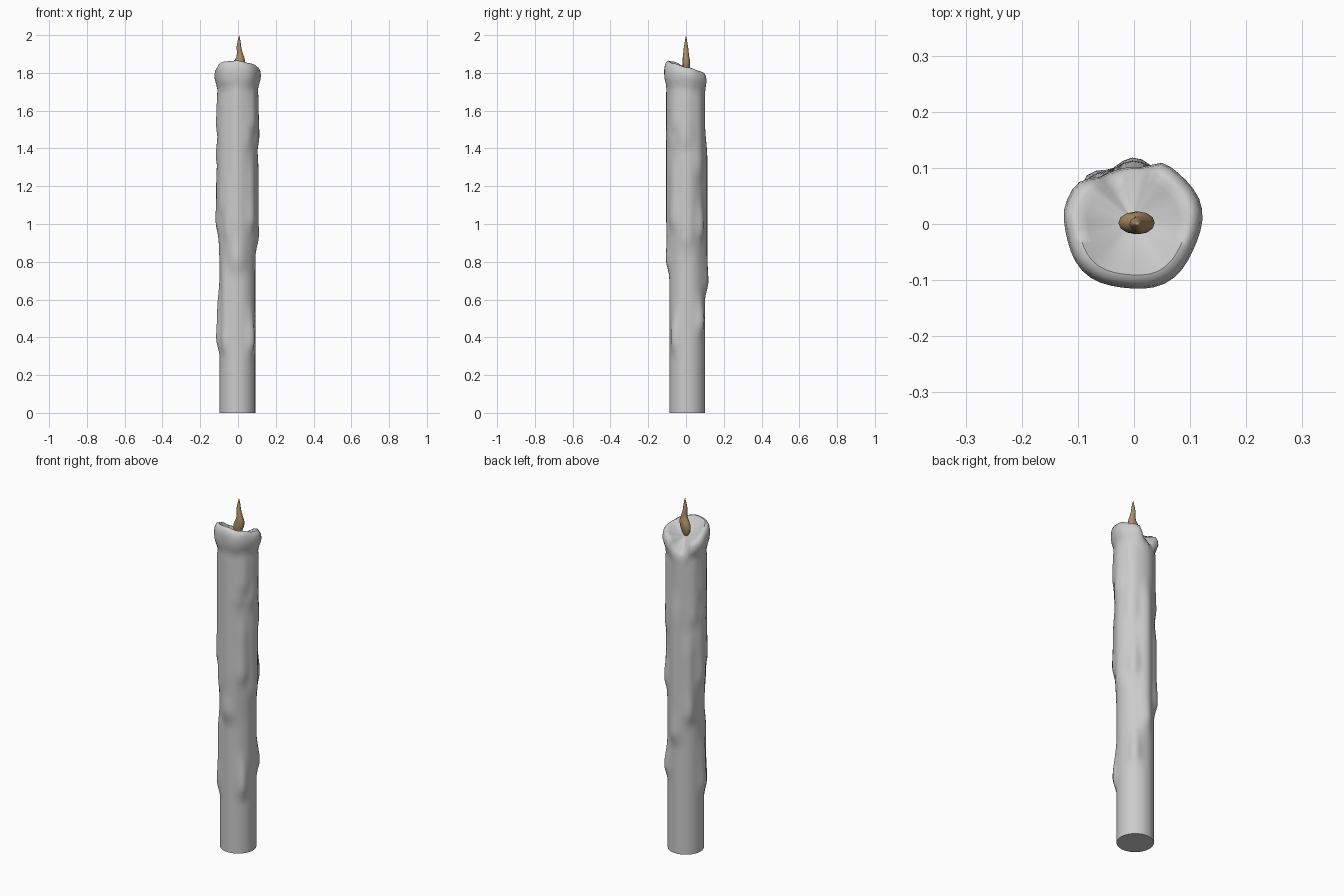
import bpy, bmesh, math

if "Cube" in bpy.data.objects:
    bpy.data.objects.remove(bpy.data.objects["Cube"])

SEG = 40
CX, CY = -0.003, 0.006


def smooth(a, b, x):
    t = max(0.0, min(1.0, (x - a) / (b - a)))
    return t * t * (3 - 2 * t)


def gap(a, b):
    return abs((a - b + 180) % 360 - 180)


# rim height by angle (degrees, 0 = +x), with the broken-down gap at the back
RIM = [(0, 1.83), (45, 1.81), (65, 1.80), (80, 1.745), (110, 1.72), (124, 1.735),
       (138, 1.79), (155, 1.80), (180, 1.83), (225, 1.86), (270, 1.865),
       (315, 1.85), (360, 1.83)]

# wax drips: angle, lower end, upper end, bulge, half width in degrees
DRIPS = [(180, 0.95, 1.30, 0.021, 20), (186, 1.30, 1.42, 0.021, 16),
         (190, 1.46, 1.68, 0.018, 24), (192, 0.33, 0.62, 0.020, 18),
         (225, 0.32, 0.75, 0.018, 15), (215, 1.05, 1.70, 0.017, 20),
         (270, 0.75, 1.75, 0.018, 26), (300, 1.40, 1.75, 0.014, 20),
         (318, 0.32, 0.50, 0.021, 15), (316, 0.97, 1.30, 0.023, 17),
         (320, 1.48, 1.72, 0.022, 22), (0, 0.87, 1.35, 0.019, 22),
         (355, 1.40, 1.70, 0.022, 22), (48, 0.42, 0.56, 0.020, 16),
         (45, 0.92, 1.10, 0.019, 18), (40, 1.25, 1.70, 0.015, 20),
         (88, 0.63, 1.42, 0.018, 20), (135, 0.75, 1.22, 0.020, 18),
         (150, 1.30, 1.70, 0.014, 18), (240, 0.90, 1.25, 0.015, 15)]


def rim_height(a):
    for (a0, h0), (a1, h1) in zip(RIM, RIM[1:]):
        if a0 <= a <= a1:
            return h0 + (h1 - h0) * smooth(a0, a1, a)


def radius(a, z):
    bulge = 0
    for ang, lo, hi, amp, w in DRIPS:
        f = math.exp(-(gap(a, ang) / w) ** 2)
        p = smooth(lo - 0.04, lo + 0.06, z) * (1 - smooth(hi - 0.08, hi + 0.12, z))
        p *= 0.7 + 0.3 * math.exp(-((z - lo - 0.07) / 0.08) ** 2)
        bulge = max(bulge, amp * f * p)
    # soft wax sheet on the upper half, fading out over the back
    sheet = 0.009 * smooth(0.75, 1.05, z) * smooth(20, 90, gap(a, 95))
    notch = 1 - 0.75 * (1 - smooth(18, 45, gap(a, 102)))
    flare = 0.029 * smooth(1.66, 1.79, z) * notch
    flare *= 1 + 0.1 * math.sin(math.radians(5 * a + 30))
    return 0.0945 + max(bulge, 0.6 * bulge + sheet, flare)


def skin(name, rings, start, end):
    """Join rings of points with quads and close both ends on a centre point."""
    bm = bmesh.new()
    vs = [[bm.verts.new(p) for p in r] for r in rings]
    n = len(rings[0])
    for lo, hi in zip(vs, vs[1:]):
        for i in range(n):
            j = (i + 1) % n
            bm.faces.new((lo[i], lo[j], hi[j], hi[i]))
    s, e = bm.verts.new(start), bm.verts.new(end)
    for i in range(n):
        j = (i + 1) % n
        bm.faces.new((s, vs[0][j], vs[0][i]))
        bm.faces.new((e, vs[-1][i], vs[-1][j]))
    bmesh.ops.recalc_face_normals(bm, faces=bm.faces)
    mesh = bpy.data.meshes.new(name)
    bm.to_mesh(mesh)
    bm.free()
    ob = bpy.data.objects.new(name, mesh)
    bpy.context.collection.objects.link(ob)
    bpy.ops.object.select_all(action='DESELECT')
    ob.select_set(True)
    bpy.context.view_layer.objects.active = ob
    bpy.ops.object.shade_smooth_by_angle(angle=math.radians(50))
    return ob


angles = [360 * i / SEG for i in range(SEG)]


def point(a, r, z):
    t = math.radians(a)
    return (CX + r * math.cos(t), CY + r * math.sin(t), z)


# candle body: side wall, rolled lip, then melted bowl
ROWS = 72
rings = []
for k in range(ROWS + 1):
    ring = []
    for a in angles:
        z = (rim_height(a) - 0.045) * k / ROWS
        ring.append(point(a, radius(a, z), z))
    rings.append(ring)
for f, drop in ((0.97, 0.02), (0.89, 0.003), (0.80, 0.0)):
    rings.append([point(a, f * radius(a, rim_height(a) - 0.045), rim_height(a) - drop)
                  for a in angles])
for f in (0.66, 0.5, 0.34, 0.18):
    rings.append([point(a, f * radius(a, rim_height(a) - 0.045),
                        1.785 + (rim_height(a) - 1.785) * (f / 0.8) ** 1.5)
                  for a in angles])
skin("candle_body", rings, (CX, CY, 0), (CX, CY, 1.785))

# flame: z, centre x, centre y, half width x, half width y
FLAME = [(1.785, 0.0, 0.0, 0.012, 0.009), (1.81, -0.002, 0.002, 0.025, 0.017),
         (1.84, 0.003, 0.002, 0.031, 0.020), (1.865, 0.009, 0.002, 0.028, 0.020),
         (1.885, 0.012, 0.0, 0.020, 0.017), (1.91, 0.009, 0.0, 0.014, 0.014),
         (1.93, 0.005, 0.0, 0.013, 0.012), (1.955, 0.005, 0.0, 0.010, 0.008),
         (1.98, 0.006, 0.0, 0.005, 0.004)]
flame_rings = [[(x + rx * math.cos(t), y + ry * math.sin(t), z)
                for t in (math.tau * i / 12 for i in range(12))]
               for z, x, y, rx, ry in FLAME]
flame = skin("flame", flame_rings, (0, 0, 1.775), (0.006, 0, 2.0))
mat = bpy.data.materials.new("flame_amber")
mat.diffuse_color = (0.42, 0.28, 0.13, 1)
mat.use_nodes = True
mat.node_tree.nodes["Principled BSDF"].inputs["Base Color"].default_value = mat.diffuse_color
flame.data.materials.append(mat)
